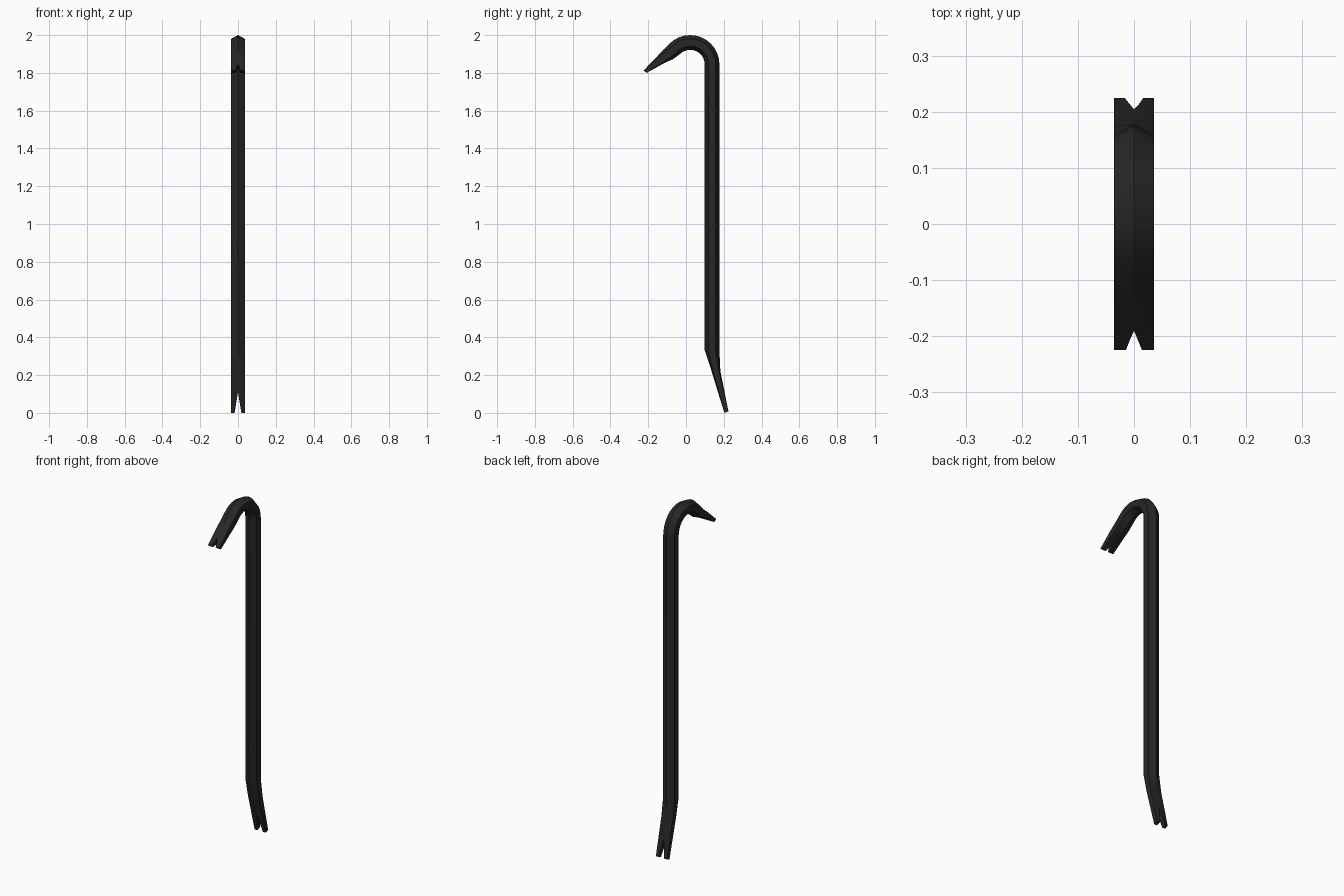
import bpy, bmesh, math
from mathutils import Vector

if "Cube" in bpy.data.objects:
    bpy.data.objects.remove(bpy.data.objects["Cube"])

W = 0.036                      # half width of the bar
ARC_Y, ARC_Z = 0.022, 1.845    # centre of the hook bend
R_OUT, R_IN = 0.155, 0.077

# Sections: outer ridge (y, z), inner ridge (y, z), shoulder ratio (0.5 hexagon, 1 rectangle)
sections = [
    ((0.225, 0.008), (0.203, 0.0), 0.98),
    ((0.182, 0.22), (0.134, 0.225), 0.68),
    ((0.177, 0.33), (0.099, 0.33), 0.5),
]
for k in range(13):
    a = math.radians(135) * k / 12
    c, s = math.cos(a), math.sin(a)
    sections.append(((ARC_Y + R_OUT * c, ARC_Z + R_OUT * s),
                     (ARC_Y + R_IN * c, ARC_Z + R_IN * s), 0.5))
sections += [
    ((-0.122, 1.921), (-0.07, 1.872), 0.55),
    ((-0.152, 1.888), (-0.11, 1.855), 0.68),
    ((-0.225, 1.812), (-0.208, 1.80), 0.98),
]

# Hexagonal bar skinned through the sections
bm = bmesh.new()
rings = []
for outer, inner, sh in sections:
    o, i = Vector((0, *outer)), Vector((0, *inner))
    mid, half = (o + i) / 2, (o - i) / 2
    x = Vector((W, 0, 0))
    rings.append([bm.verts.new(p) for p in (
        o, mid + half * sh + x, mid - half * sh + x,
        i, mid - half * sh - x, mid + half * sh - x)])
for a, b in zip(rings, rings[1:]):
    for j in range(6):
        n = (j + 1) % 6
        bm.faces.new((a[j], a[n], b[n], b[j]))
bm.faces.new(rings[0])
bm.faces.new(rings[-1])
bmesh.ops.recalc_face_normals(bm, faces=bm.faces)


def make_object(name, bm):
    mesh = bpy.data.meshes.new(name)
    bm.to_mesh(mesh)
    bm.free()
    ob = bpy.data.objects.new(name, mesh)
    bpy.context.collection.objects.link(ob)
    return ob


bar = make_object("crowbar", bm)
mat = bpy.data.materials.new("dark_steel")
mat.diffuse_color = (0.02, 0.02, 0.02, 1)
mat.use_nodes = True
mat.node_tree.nodes["Principled BSDF"].inputs["Base Color"].default_value = mat.diffuse_color
bar.data.materials.append(mat)


# V-shaped cutter: apex to tip, extruded through the claw thickness
def notch(name, apex, tip, half_width, normal):
    apex, tip = Vector((0, *apex)), Vector((0, *tip))
    end = apex + (tip - apex) * 1.5
    x = Vector((half_width * 1.5, 0, 0))
    n = Vector((0, *normal)).normalized() * 0.1
    bm = bmesh.new()
    face = bm.faces.new([bm.verts.new(p - n) for p in (apex, end + x, end - x)])
    ext = bmesh.ops.extrude_face_region(bm, geom=[face])
    verts = [v for v in ext["geom"] if isinstance(v, bmesh.types.BMVert)]
    bmesh.ops.translate(bm, verts=verts, vec=n * 2)
    bmesh.ops.recalc_face_normals(bm, faces=bm.faces)
    cutter = make_object(name, bm)
    cutter.hide_render = True
    cutter.hide_set(True)
    mod = bar.modifiers.new(name, 'BOOLEAN')
    mod.operation = 'DIFFERENCE'
    mod.solver = 'EXACT'
    mod.object = cutter
    return cutter


cutters = [
    notch("foot_notch_cutter", (0.187, 0.11), (0.214, 0.0), 0.018, (1, 0)),
    notch("hook_notch_cutter", (-0.182, 1.84), (-0.217, 1.806), 0.014, (-0.7, 0.7)),
]

# Apply the notches, then shade
bpy.context.view_layer.objects.active = bar
bar.select_set(True)
for c in cutters:
    bpy.ops.object.modifier_apply(modifier=c.name)
    bpy.data.objects.remove(c)
bpy.ops.object.shade_smooth_by_angle(angle=math.radians(30))
